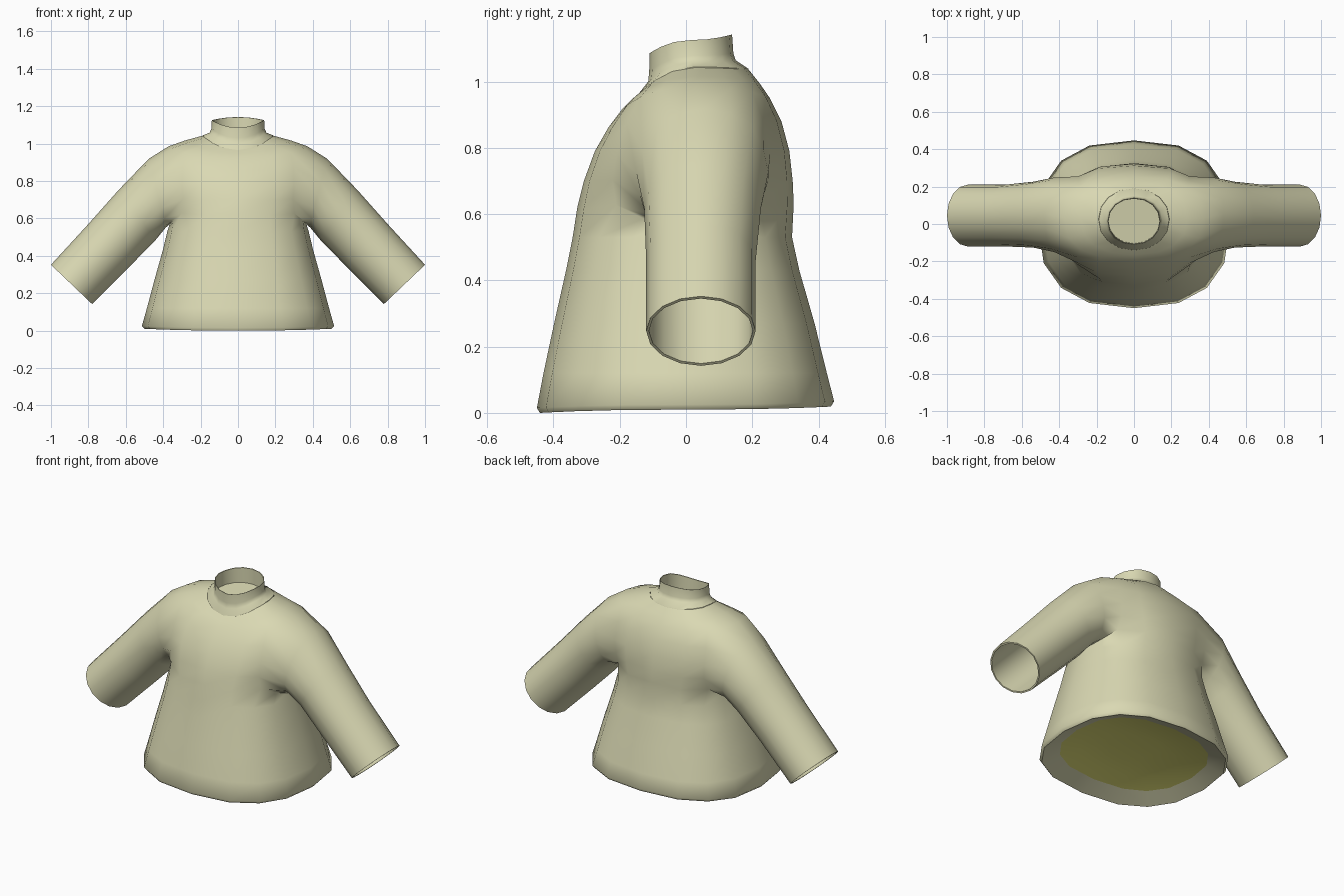
import bpy, bmesh, math

if "Cube" in bpy.data.objects:
    bpy.data.objects.remove(bpy.data.objects["Cube"])

SEG = 16           # sides of every ring
ROW0, ROW1 = 5, 9  # torso rings that bound the armholes


def material(name, rgb):
    m = bpy.data.materials.new(name)
    m.diffuse_color = (*rgb, 1)
    m.use_nodes = True
    m.node_tree.nodes["Principled BSDF"].inputs["Base Color"].default_value = m.diffuse_color
    return m


knit = material("cream knit", (0.70, 0.69, 0.45))
lining = material("olive lining", (0.78, 0.76, 0.19))


def ring(bm, rx, yf, yb, zf, zs, zb, n=2.5):
    """Rounded horizontal loop: half width, front/back y, front/side/back z."""
    verts = []
    for j in range(SEG):
        a = 2 * math.pi * j / SEG
        c, s = math.cos(a), math.sin(a)
        sq = lambda v: math.copysign(abs(v) ** (2 / n), v)
        y = (yf + yb) / 2 + (yb - yf) / 2 * sq(s)
        z = zs + ((zb if s > 0 else zf) - zs) * s * s
        verts.append(bm.verts.new((rx * sq(c), y, z)))
    return verts


def bridge(bm, a, b, skip=()):
    for j in range(SEG):
        if j not in skip:
            k = (j + 1) % SEG
            bm.faces.new((a[j], a[k], b[k], b[j]))


def finish(bm, name, mat, angle=50):
    bmesh.ops.recalc_face_normals(bm, faces=bm.faces)
    mesh = bpy.data.meshes.new(name)
    bm.to_mesh(mesh)
    bm.free()
    mesh.materials.append(mat)
    ob = bpy.data.objects.new(name, mesh)
    bpy.context.collection.objects.link(ob)
    bpy.ops.object.select_all(action='DESELECT')
    ob.select_set(True)
    bpy.context.view_layer.objects.active = ob
    bpy.ops.object.shade_smooth_by_angle(angle=math.radians(angle))
    return ob


# Torso and sleeves as one continuous skin
bm = bmesh.new()
torso = [ring(bm, *r) for r in (
    (.514, -.45, .447, .015, .025, .035),
    (.487, -.43, .425, .12, .12, .12),
    (.447, -.398, .388, .27, .27, .27),
    (.402, -.362, .342, .43, .43, .43),
    (.378, -.342, .320, .53, .53, .53),
    (.364, -.328, .325, .62, .59, .63, 2.6),
    (.360, -.308, .322, .70, .70, .70, 2.9),
    (.370, -.275, .312, .79, .79, .79, 3.0),
    (.375, -.235, .288, .86, .89, .88, 2.9),
    (.372, -.19, .253, .92, .985, .95, 2.6),
    (.285, -.165, .222, .945, 1.016, .995, 2.3),
    (.190, -.14, .19, .965, 1.042, 1.035, 2.1))]

# Round off the lower corners of the armholes
for row, pull, lift in ((ROW0, .4, .045), (ROW0 + 1, .12, .01)):
    for corner, inner in ((2, 1), (-2, -1), (6, 7), (10, 9)):
        v = torso[row][corner]
        v.co = v.co.lerp(torso[row][inner].co, pull)
        v.co.z += lift

for i in range(len(torso) - 1):
    hole = (14, 15, 0, 1, 6, 7, 8, 9) if ROW0 <= i < ROW1 else ()
    bridge(bm, torso[i], torso[i + 1], hole)

# Sleeve loops: low (x, z), high (x, z), half depth, centre y
sleeve = (((.382, .548), (.478, .918), .203, .055),
          ((.44, .485), (.64, .750), .176, .05),
          ((.58, .342), (.80, .570), .165, .045),
          ((.78, .142), (1.0, .352), .165, .045),
          ((.786, .149), (.993, .345), .157, .045),
          ((.588, .350), (.79, .560), .157, .045),
          ((.45, .495), (.63, .735), .165, .05))
path = ([(ROW0, j) for j in range(0, 3)] + [(i, 2) for i in range(ROW0 + 1, ROW1)]
        + [(ROW1, j) for j in range(2, -3, -1)]
        + [(i, -2) for i in range(ROW1 - 1, ROW0, -1)] + [(ROW0, -2), (ROW0, -1)])
soft = []
for side in (1, -1):
    prev = [torso[i][(j if side > 0 else 8 - j) % SEG] for i, j in path]
    soft += prev
    for step, (lo, hi, hy, cy) in enumerate(sleeve):
        loop = []
        for k in range(SEG):
            p = 2 * math.pi * k / SEG
            t = (1 - math.cos(p)) / 2
            loop.append(bm.verts.new((side * (lo[0] + (hi[0] - lo[0]) * t),
                                      cy + hy * math.sin(p),
                                      lo[1] + (hi[1] - lo[1]) * t)))
        bridge(bm, prev, loop)
        prev = loop
        if step == 0:
            soft += loop

# Relax the skin around the armpits
for _ in range(2):
    bmesh.ops.smooth_vert(bm, verts=[v for v in soft if v.co.z < .84], factor=.3,
                          use_axis_x=True, use_axis_y=True, use_axis_z=True)

# Small bevel under the hem
hem = ring(bm, .500, -.441, .437, 0, .01, .019)
bridge(bm, torso[0], hem)
finish(bm, "sweater_body", knit, 75)

# Turned-under hem
bm = bmesh.new()
bridge(bm, ring(bm, .500, -.441, .437, 0, .01, .019),
       ring(bm, .41, -.345, .345, .045, .05, .055))
finish(bm, "hem_underside", knit)

# Collar yoke and standing neck with a thin rolled edge
bm = bmesh.new()
collar = [ring(bm, *r, 2.1) for r in (
    (.190, -.14, .19, .960, 1.036, 1.030),
    (.188, -.139, .189, .968, 1.044, 1.038),
    (.152, -.114, .150, 1.0, 1.058, 1.064),
    (.143, -.111, .143, 1.03, 1.078, 1.085),
    (.140, -.110, .139, 1.085, 1.125, 1.142),
    (.136, -.106, .135, 1.084, 1.124, 1.141),
    (.136, -.104, .136, 1.01, 1.04, 1.05))]
for a, b in zip(collar, collar[1:]):
    bridge(bm, a, b)
bm.faces.new(collar[-1])
finish(bm, "collar", knit)

# Recessed, slightly hollow panel closing the underside
bm = bmesh.new()
hollow = [ring(bm, *r) for r in (
    (.41, -.345, .345, .045, .05, .055),
    (.30, -.25, .25, .07, .075, .08),
    (.15, -.125, .125, .085, .09, .09))]
for a, b in zip(hollow, hollow[1:]):
    bridge(bm, a, b)
bm.faces.new(hollow[-1])
finish(bm, "underside_lining", lining)
